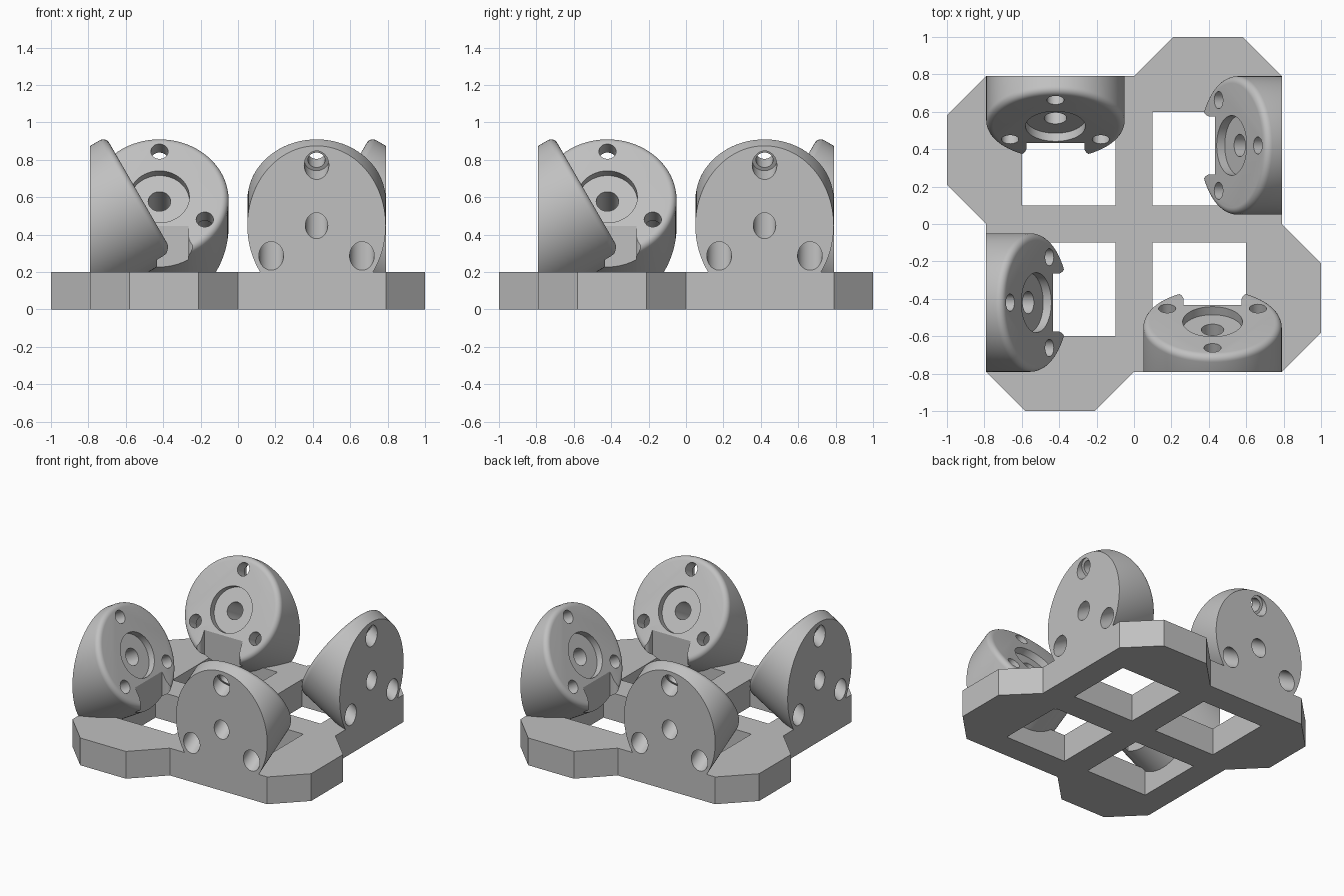
import bpy, bmesh, math
from mathutils import Matrix

if "Cube" in bpy.data.objects:
    bpy.data.objects.remove(bpy.data.objects["Cube"])

grey = bpy.data.materials.new("plain_grey")
grey.diffuse_color = (0.53, 0.53, 0.53, 1)
grey.use_nodes = True
grey.node_tree.nodes["Principled BSDF"].inputs["Base Color"].default_value = grey.diffuse_color


def finish(name, bm):
    bmesh.ops.recalc_face_normals(bm, faces=bm.faces[:])
    me = bpy.data.meshes.new(name)
    bm.to_mesh(me)
    bm.free()
    me.materials.append(grey)
    ob = bpy.data.objects.new(name, me)
    bpy.context.collection.objects.link(ob)
    return ob


def prism(name, pts, z0, z1):
    """Outline in x/y extruded from z0 to z1."""
    bm = bmesh.new()
    face = bm.faces.new([bm.verts.new((x, y, z0)) for x, y in pts])
    new = bmesh.ops.extrude_face_region(bm, geom=[face])["geom"]
    bmesh.ops.translate(bm, vec=(0, 0, z1 - z0),
                        verts=[v for v in new if isinstance(v, bmesh.types.BMVert)])
    return finish(name, bm)


def lathe(name, profile, matrix, n):
    """Closed solid of revolution around local z from (radius, z) points."""
    bm = bmesh.new()
    rings = [[bm.verts.new((r * math.cos(2 * math.pi * i / n),
                            r * math.sin(2 * math.pi * i / n), z))
              for i in range(n)] for r, z in profile]
    for a, b in zip(rings, rings[1:]):
        for i in range(n):
            j = (i + 1) % n
            bm.faces.new((a[i], a[j], b[j], b[i]))
    bm.faces.new(rings[0])
    bm.faces.new(rings[-1])
    bmesh.ops.transform(bm, matrix=matrix, verts=bm.verts[:])
    return finish(name, bm)


def cut(ob, cutter):
    cutter.hide_render = True
    mod = ob.modifiers.new("cut", 'BOOLEAN')
    mod.operation = 'DIFFERENCE'
    mod.solver = 'EXACT'
    mod.object = cutter
    activate(ob)
    bpy.ops.object.modifier_apply(modifier=mod.name)
    bpy.data.objects.remove(cutter)


def activate(ob):
    bpy.ops.object.select_all(action='DESELECT')
    ob.select_set(True)
    bpy.context.view_layer.objects.active = ob


def rect(x0, x1, y0, y1):
    return [(x0, y0), (x1, y0), (x1, y1), (x0, y1)]


# Base plate: one side of the outline repeated by quarter turns
side = [(0, -0.79), (0.79, -0.79), (1.0, -0.58), (1.0, -0.21)]
outline = []
for k in range(4):
    for x, y in side:
        for _ in range(k):
            x, y = -y, x
        outline.append((x, y))
base = prism("base_plate", outline, 0, 0.2)

# Square windows
for sx in (-1, 1):
    for sy in (-1, 1):
        xs, ys = sorted((0.1 * sx, 0.6 * sx)), sorted((0.1 * sy, 0.6 * sy))
        cut(base, prism("window_cutter", rect(*xs, *ys), -0.1, 0.3))

# Tilted round mount with a filleted rim
CX, CY, CZ = 0.42, -0.522, 0.602
tilt = Matrix.Translation((CX, CY, CZ)) @ Matrix.Rotation(math.radians(-60), 4, 'X')
R, F = 0.37, 0.037
body = [(R, -0.62)]
body += [(R - F + F * math.cos(a), -F + F * math.sin(a))
         for a in [math.pi / 2 * i / 6 for i in range(7)]]
mount = lathe("tilted_mount", body, tilt, 96)

# Vertical outer face
cut(mount, prism("back_cutter", rect(-1, 2, -2, -0.79), -1, 2))

# Notch at the lower edge, with rounded mouth
W, Y, A = 0.155, -0.372, 0.035
half = [(W, -0.432)]
half += [(W + A - A * math.cos(t), Y - A + A * math.sin(t))
         for t in [math.pi / 2 * i / 6 for i in range(7)]]
half += [(W + A, -0.2)]
notch = [(CX + x, y) for x, y in half] + [(CX - x, y) for x, y in reversed(half)]
cut(mount, prism("notch_cutter", notch, -0.5, 1.5))

# Central recess with through hole
cut(mount, lathe("recess_cutter",
                 [(0.16, 0.1), (0.16, -0.05), (0.06, -0.05), (0.06, -0.9)], tilt, 48))

# Three counterbored screw holes
for deg in (30, 150, 270):
    a = math.radians(deg)
    place = tilt @ Matrix.Translation((0.28 * math.cos(a), 0.28 * math.sin(a), 0))
    cut(mount, lathe("screw_cutter",
                     [(0.046, 0.1), (0.046, -0.092), (0.066, -0.092), (0.066, -0.9)],
                     place, 32))

activate(mount)
bpy.ops.object.shade_smooth_by_angle(angle=math.radians(30))

# Repeat the mount around the plate
for k in range(1, 4):
    copy = mount.copy()
    copy.name = "tilted_mount_%d" % (k + 1)
    copy.rotation_euler.z = k * math.pi / 2
    bpy.context.collection.objects.link(copy)
